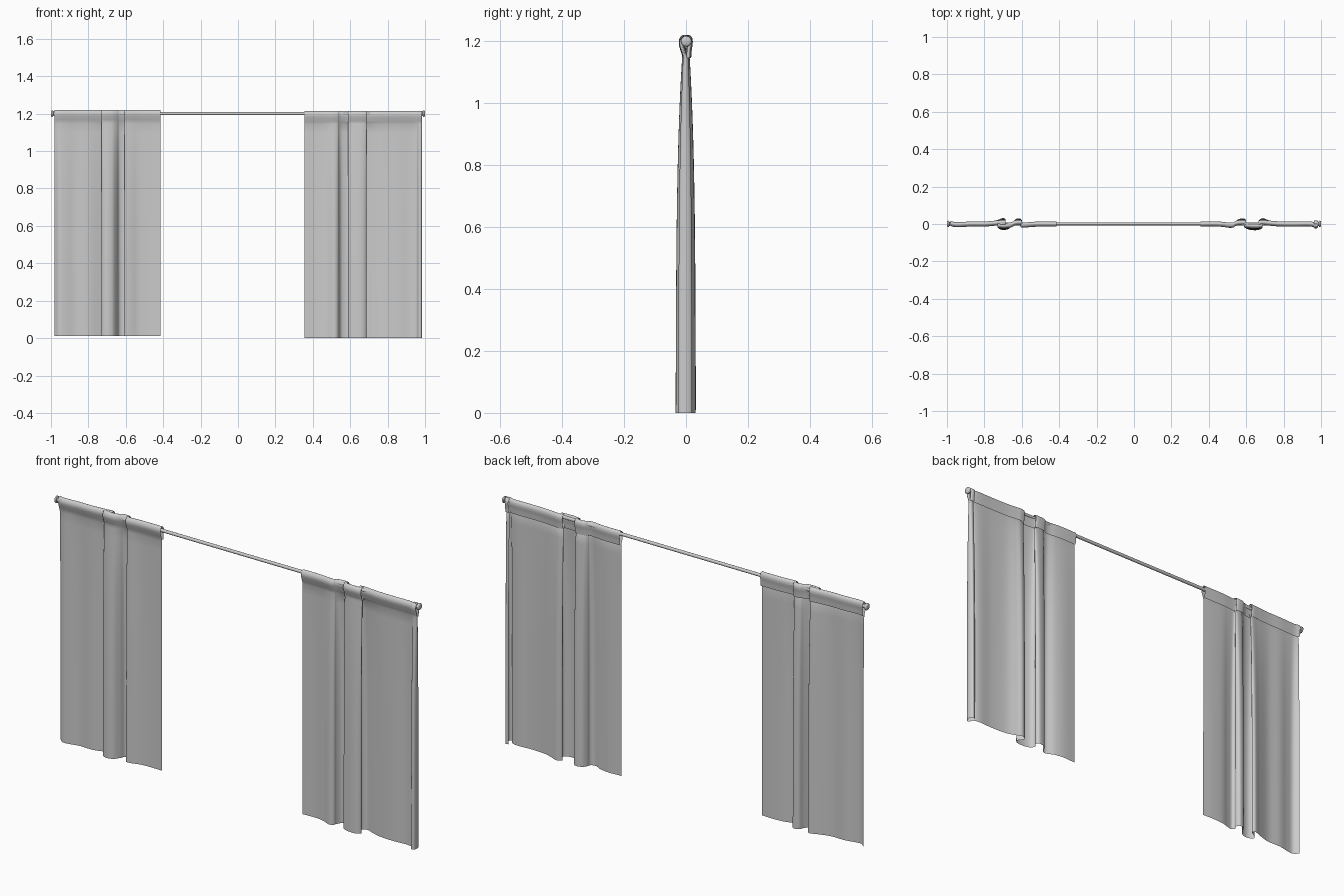
import bpy, math
from mathutils import Vector

if "Cube" in bpy.data.objects:
    bpy.data.objects.remove(bpy.data.objects["Cube"])

ROD_Y, ROD_Z = 0.001, 1.2


def smooth_path(pts, steps=6):
    # Catmull-Rom curve through the fold outline
    p = [Vector(q) for q in pts]
    p = [2 * p[0] - p[1]] + p + [2 * p[-1] - p[-2]]
    out = []
    for i in range(1, len(p) - 2):
        a, b, c, d = p[i - 1:i + 3]
        for s in range(steps):
            t = s / steps
            out.append(0.5 * (2 * b + (c - a) * t + (2 * a - 5 * b + 4 * c - d) * t * t
                              + (3 * b - a - 3 * c + d) * t ** 3))
    out.append(p[-2])
    return out


def mesh_object(name, verts, faces, angle=60):
    me = bpy.data.meshes.new(name)
    me.from_pydata(verts, [], faces)
    me.update()
    ob = bpy.data.objects.new(name, me)
    bpy.context.collection.objects.link(ob)
    bpy.ops.object.select_all(action='DESELECT')
    ob.select_set(True)
    bpy.context.view_layer.objects.active = ob
    bpy.ops.object.shade_smooth_by_angle(angle=math.radians(angle))
    return ob


def curtain(name, path, z0, z1):
    # (y offset, z, fold depth) from hem up the front, over the rod, down the back
    prof = []
    for i in range(25):
        z = z0 + (1.145 - z0) * i / 24
        t = z / 1.145
        prof.append((0, z, 1 - 0.12 * t - 0.5 * t ** 4))
    for dy, dz in smooth_path([(-0.003, -0.060), (-0.009, -0.042), (-0.014, -0.022),
                               (-0.010, -0.007), (0, 0), (0.010, -0.007), (0.013, -0.022),
                               (0.010, -0.042), (0.008, -0.068)], 3):
        prof.append((dy, z1 + dz, 0.28))
    pts = smooth_path(path)
    n = len(pts)
    verts = [(p.x, dy + p.y * k, z) for dy, z, k in prof for p in pts]
    faces = [(r * n + c, r * n + c + 1, (r + 1) * n + c + 1, (r + 1) * n + c)
             for r in range(len(prof) - 1) for c in range(n - 1)]
    return mesh_object(name, verts, faces, 80)


def lathe_x(name, prof, seg=24):
    # revolve (x, radius) around the rod axis
    verts = [(x, ROD_Y + r * math.cos(2 * math.pi * s / seg),
              ROD_Z + r * math.sin(2 * math.pi * s / seg)) for x, r in prof for s in range(seg)]
    faces = [(i * seg + s, i * seg + (s + 1) % seg, (i + 1) * seg + (s + 1) % seg, (i + 1) * seg + s)
             for i in range(len(prof) - 1) for s in range(seg)]
    faces += [tuple(reversed(range(seg))), tuple(range((len(prof) - 1) * seg, len(prof) * seg))]
    return mesh_object(name, verts, faces, 40)


# Rod and end knobs
lathe_x("curtain_rod", [(-0.99, 0.008), (0.99, 0.008)])
for side, s in (("left", -1), ("right", 1)):
    lathe_x(side + "_finial", [(s * x, r) for x, r in
            ((0.980, 0.010), (0.987, 0.011), (0.989, 0.016), (0.993, 0.017),
             (0.997, 0.016), (1.0, 0.012))])

# Left curtain
curtain("left_curtain", [
    (-0.98, 0.010), (-0.955, -0.010), (-0.92, -0.008), (-0.87, 0.002), (-0.80, 0.002),
    (-0.74, 0.018), (-0.70, 0.032), (-0.688, 0.020), (-0.715, 0.002), (-0.73, -0.016),
    (-0.705, -0.032), (-0.67, -0.026), (-0.648, 0.0), (-0.635, 0.024), (-0.61, 0.030),
    (-0.598, 0.014), (-0.607, -0.004), (-0.598, -0.018), (-0.57, -0.014), (-0.53, -0.003),
    (-0.47, 0.0), (-0.415, -0.002)], 0.01, 1.220)

# Right curtain
curtain("right_curtain", [
    (0.355, 0.0), (0.42, 0.003), (0.47, -0.004), (0.51, -0.021), (0.533, -0.014),
    (0.54, 0.005), (0.555, 0.024), (0.587, 0.030), (0.60, 0.015), (0.588, -0.002),
    (0.595, -0.021), (0.625, -0.032), (0.665, -0.032), (0.687, -0.018), (0.675, 0.002),
    (0.667, 0.019), (0.69, 0.031), (0.72, 0.020), (0.77, 0.005), (0.85, 0.0),
    (0.92, 0.004), (0.955, -0.004), (0.966, -0.023), (0.98, -0.022), (0.985, 0.0),
    (0.977, 0.019), (0.963, 0.016)], 0.0, 1.214)
